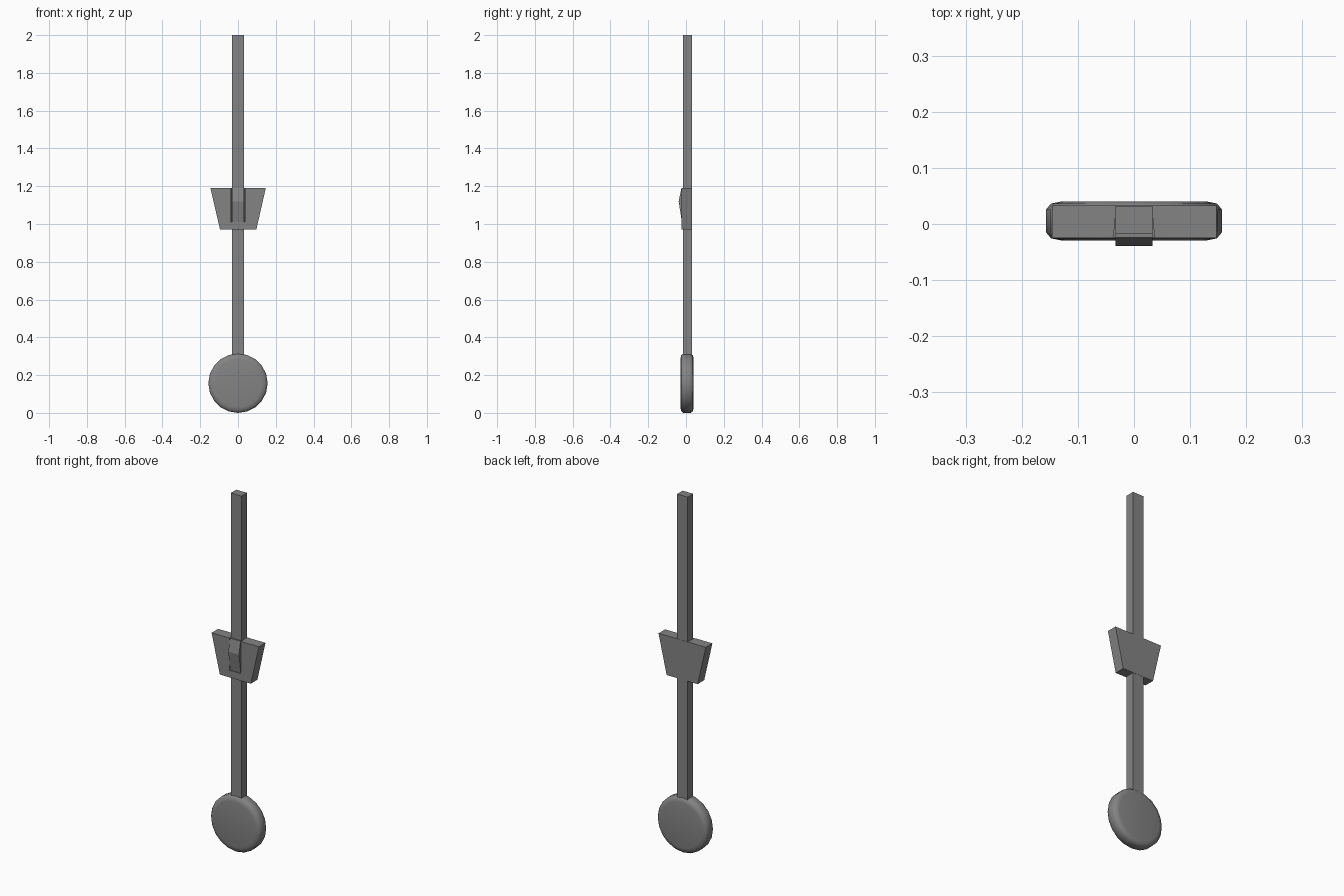
import bpy, bmesh, math

if "Cube" in bpy.data.objects:
    bpy.data.objects.remove(bpy.data.objects["Cube"])

metal = bpy.data.materials.new("grey metal")
metal.diffuse_color = (0.23, 0.23, 0.23, 1)
metal.use_nodes = True
metal.node_tree.nodes["Principled BSDF"].inputs["Base Color"].default_value = metal.diffuse_color


def finish(name, bm):
    bmesh.ops.recalc_face_normals(bm, faces=bm.faces)
    me = bpy.data.meshes.new(name)
    bm.to_mesh(me)
    bm.free()
    ob = bpy.data.objects.new(name, me)
    bpy.context.collection.objects.link(ob)
    me.materials.append(metal)
    return ob


def prism(name, profile, offset):
    """Extrude a closed 3D outline along an offset."""
    bm = bmesh.new()
    face = bm.faces.new([bm.verts.new(p) for p in profile])
    ext = bmesh.ops.extrude_face_region(bm, geom=[face])
    bmesh.ops.translate(bm, vec=offset,
                        verts=[v for v in ext["geom"] if isinstance(v, bmesh.types.BMVert)])
    return finish(name, bm)


# rod
prism("rod", [(-.033, -.017, .3), (.033, -.017, .3), (.033, .032, .3), (-.033, .032, .3)],
      (0, 0, 1.7))

# sliding weight, with a shallow tapered notch for the spring clip
weight = prism("sliding_weight",
               [(-.095, -.025, .97), (.097, -.025, .97), (.147, -.025, 1.19), (-.146, -.025, 1.19)],
               (0, .058, 0))
notch = prism("notch_cutter",
              [(-.038, -.04, 1.01), (.038, -.04, 1.01), (.0335, .01, 1.01), (-.0335, .01, 1.01)],
              (0, 0, .3))
notch.hide_render = True
notch.hide_viewport = True
cut = weight.modifiers.new("notch", "BOOLEAN")
cut.operation = "DIFFERENCE"
cut.solver = "EXACT"
cut.object = notch

# bent spring clip
prism("spring_clip",
      [(-.033, .005, 1.0), (-.033, -.02, 1.0), (-.033, -.039, 1.12),
       (-.033, -.024, 1.19), (-.033, .005, 1.19)], (.066, 0, 0))

# round bob with softened rim
N, R, CY = 20, .157, .0055
bm = bmesh.new()
rings = []
for r, y in [(.128, -.035), (.148, -.031), (R, -.02), (R, .02), (.148, .031), (.128, .035)]:
    rings.append([bm.verts.new((r * math.sin(2 * math.pi * i / N), CY + y,
                                R + r * math.cos(2 * math.pi * i / N))) for i in range(N)])
for a, b in zip(rings, rings[1:]):
    for i in range(N):
        j = (i + 1) % N
        bm.faces.new((a[i], a[j], b[j], b[i]))
bm.faces.new(rings[0])
bm.faces.new(rings[-1])
for f in bm.faces:
    f.smooth = True
finish("round_bob", bm)
